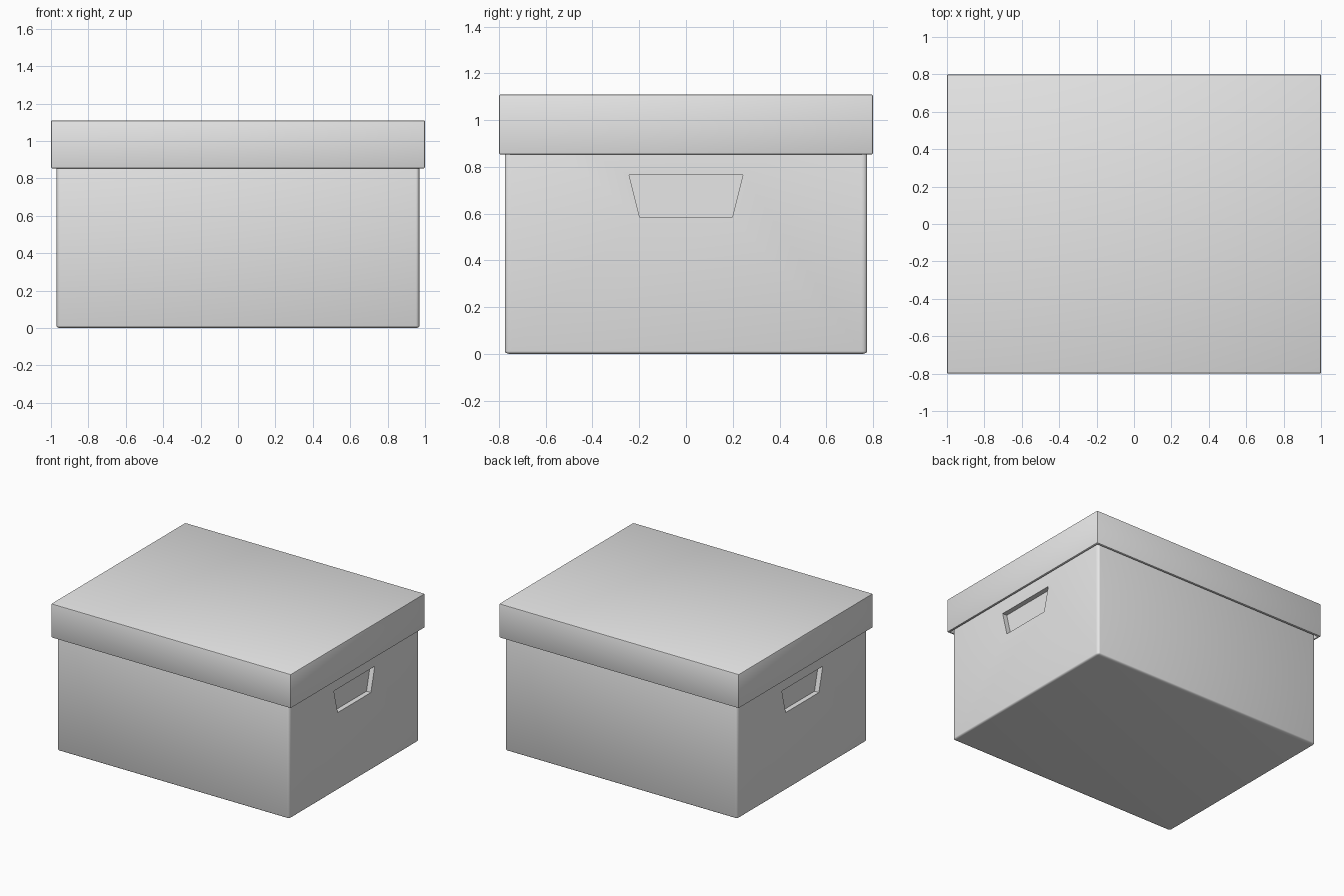
import bpy, bmesh
from mathutils import Vector

cube = bpy.data.objects.get("Cube")
if cube:
    bpy.data.objects.remove(cube, do_unlink=True)

# One flat grey card colour
card = bpy.data.materials.new("grey_card")
card.use_nodes = True
card.diffuse_color = (0.8, 0.8, 0.8, 1)
card.node_tree.nodes["Principled BSDF"].inputs["Base Color"].default_value = card.diffuse_color


def rounded_box(size, z_low, radii, segments):
    """Box standing at z_low, with its own rounding radius along each axis."""
    bm = bmesh.new()
    bmesh.ops.create_cube(bm, size=1)
    bmesh.ops.scale(bm, vec=[s / r for s, r in zip(size, radii)], verts=bm.verts)
    bmesh.ops.bevel(bm, geom=bm.edges[:], offset=1, segments=segments,
                    profile=0.5, affect='EDGES')
    bmesh.ops.scale(bm, vec=radii, verts=bm.verts)
    bmesh.ops.translate(bm, vec=(0, 0, z_low + size[2] / 2), verts=bm.verts)
    bm.normal_update()
    return bm


def main_face(bm, direction):
    """Largest face looking in the given direction."""
    return max((f for f in bm.faces if f.normal.dot(direction) > 0.99),
               key=lambda f: f.calc_area())


def push_in(bm, face, offset):
    """Extrude a face inwards, leaving a pocket."""
    new = bmesh.ops.extrude_discrete_faces(bm, faces=[face])["faces"][0]
    bmesh.ops.translate(bm, vec=offset, verts=new.verts)


def finish(bm, name):
    bmesh.ops.recalc_face_normals(bm, faces=bm.faces)
    mesh = bpy.data.meshes.new(name)
    bm.to_mesh(mesh)
    bm.free()
    mesh.materials.append(card)
    obj = bpy.data.objects.new(name, mesh)
    bpy.context.collection.objects.link(obj)
    bpy.ops.object.select_all(action='DESELECT')
    obj.select_set(True)
    bpy.context.view_layer.objects.active = obj
    bpy.ops.object.shade_smooth_by_angle(angle=0.7)


# Box body with a tapered hand grip sunk into each end
body = rounded_box((1.94, 1.55, 1.05), 0, (0.018, 0.025, 0.012), 4)
for side in (-1, 1):
    out = Vector((side, 0, 0))
    grip = main_face(body, out)
    bmesh.ops.inset_individual(body, faces=[grip], thickness=0.3)
    middle = grip.calc_center_median().z
    for v in grip.verts:
        top = v.co.z > middle
        half = 0.243 if top else 0.198
        v.co.y = half if v.co.y > 0 else -half
        v.co.z = 0.765 if top else 0.585
    push_in(body, grip, -0.037 * out)
finish(body, "box_body")

# Lid, hollow underneath so that it slips over the body
lid = rounded_box((2.0, 1.6, 0.257), 0.853, (0.008, 0.008, 0.008), 2)
under = main_face(lid, Vector((0, 0, -1)))
bmesh.ops.inset_individual(lid, faces=[under], thickness=0.01)
push_in(lid, under, Vector((0, 0, 0.225)))
finish(lid, "lid")
